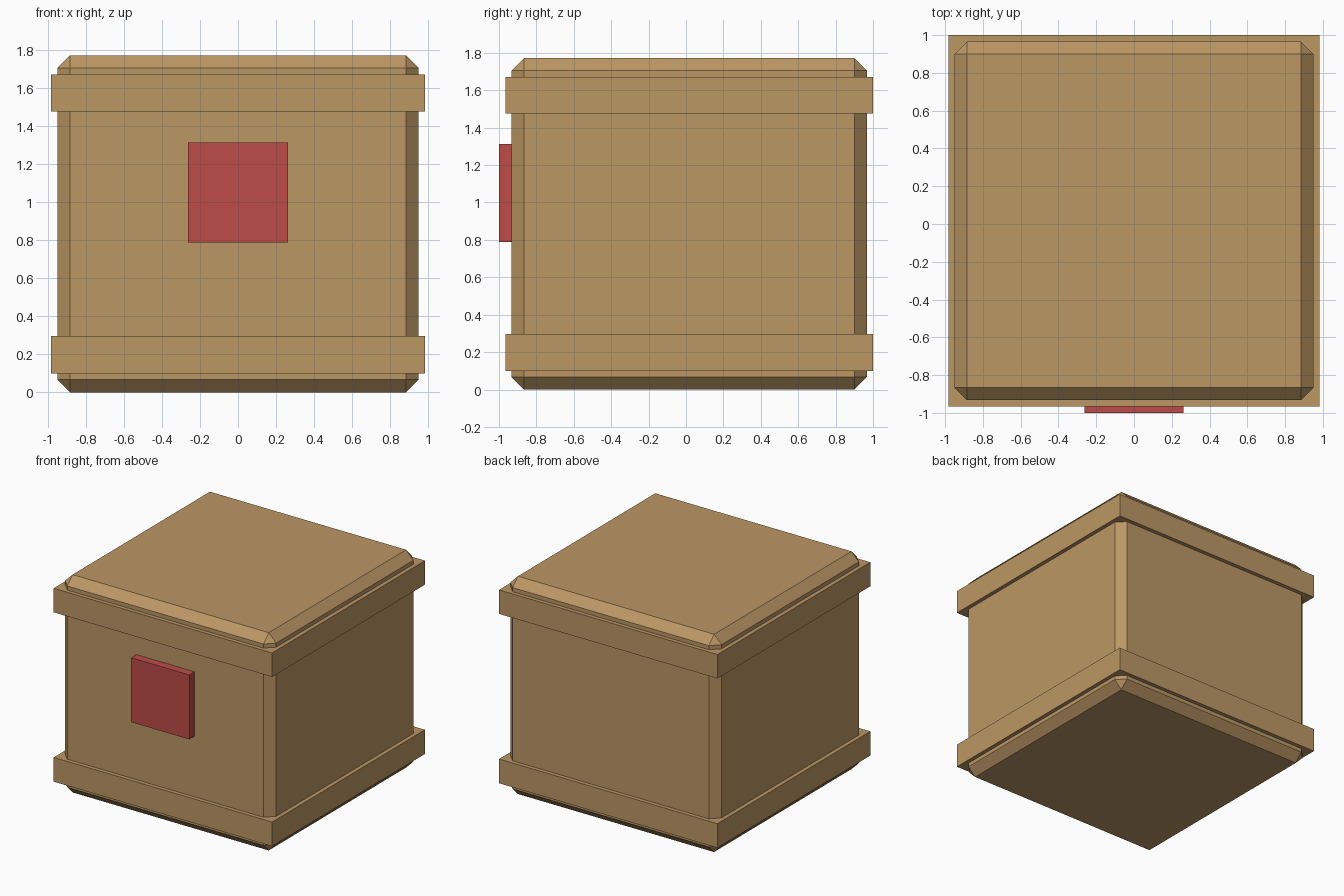
import bpy
import bmesh
from mathutils import Matrix

if "Cube" in bpy.data.objects:
    bpy.data.objects.remove(bpy.data.objects["Cube"])

CENTRE_Y = 0.017


def material(name, colour):
    mat = bpy.data.materials.new(name)
    mat.diffuse_color = (*colour, 1)
    mat.use_nodes = True
    mat.node_tree.nodes["Principled BSDF"].inputs["Base Color"].default_value = mat.diffuse_color
    return mat


def box(name, low, high, mat, chamfer=0):
    """Flat-shaded box between two corners, with optional single-cut edges."""
    size = [h - l for l, h in zip(low, high)]
    centre = [(h + l) / 2 for l, h in zip(low, high)]
    bm = bmesh.new()
    bmesh.ops.create_cube(bm, size=1, matrix=Matrix.Diagonal((*size, 1)))
    if chamfer:
        bmesh.ops.bevel(bm, geom=bm.edges[:], offset=chamfer, segments=1,
                        affect='EDGES')
    mesh = bpy.data.meshes.new(name)
    bm.to_mesh(mesh)
    bm.free()
    mesh.materials.append(mat)
    obj = bpy.data.objects.new(name, mesh)
    obj.location = centre
    bpy.context.collection.objects.link(obj)
    return obj


wood = material("tan_wood", (0.503, 0.309, 0.130))
red = material("red", (0.503, 0.072, 0.063))

# Main body with chamfered edges
half = 0.95
box("crate_body", (-half, CENTRE_Y - half, 0), (half, CENTRE_Y + half, 1.772),
    wood, chamfer=0.067)

# Square bands around the bottom and top
half = 0.983
for name, z0, z1 in (("lower_band", 0.099, 0.296), ("upper_band", 1.477, 1.672)):
    box(name, (-half, CENTRE_Y - half, z0), (half, CENTRE_Y + half, z1), wood)

# Front plate, slightly sunk into the body
box("front_plate", (-0.262, -1.0, 0.789), (0.262, -0.92, 1.313), red)
